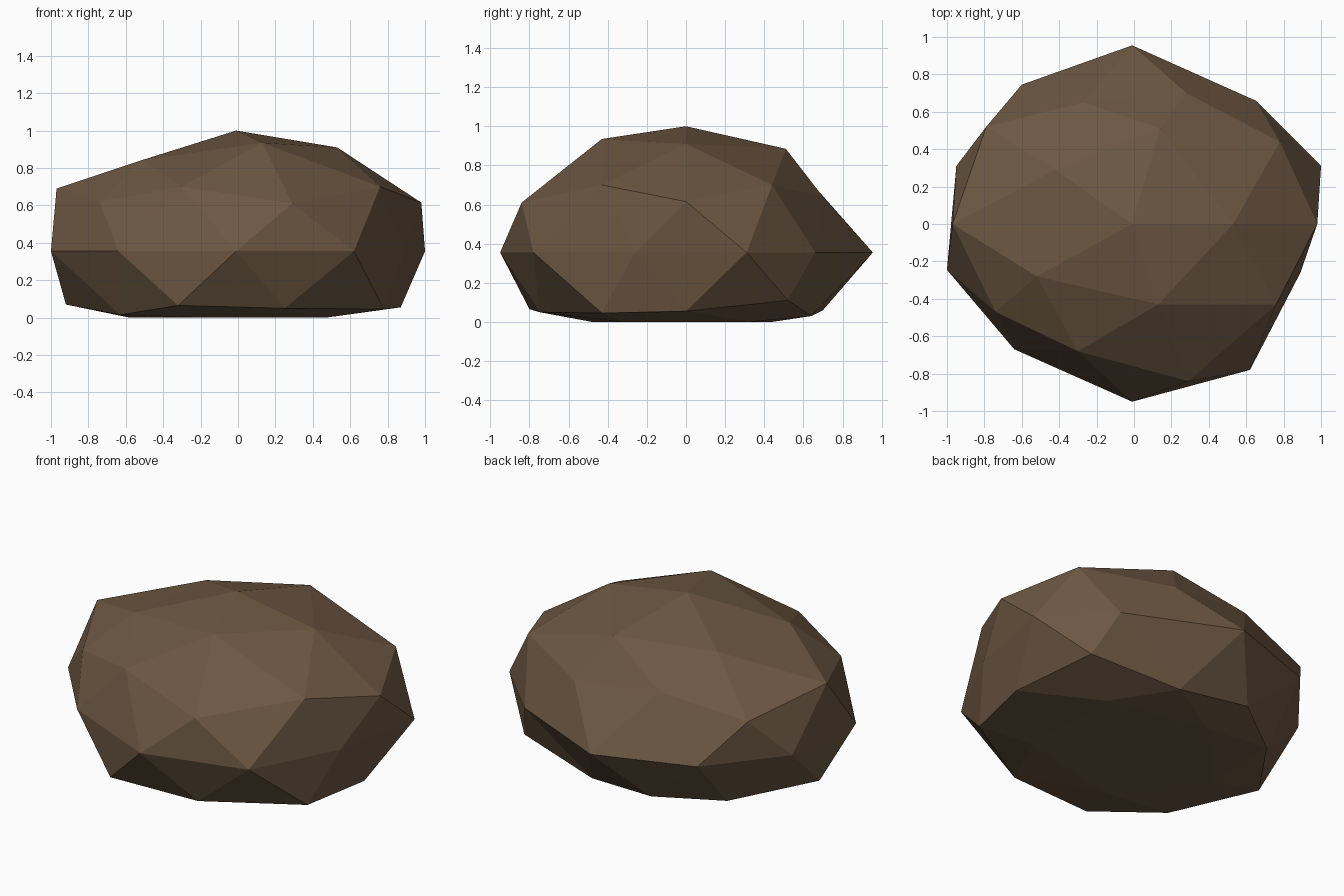
import bpy
import bmesh
import math

# Remove the default object only
default = bpy.data.objects.get("Cube")
if default:
    bpy.data.objects.remove(default, do_unlink=True)

MIDDLE = 0.355  # height of the widest ring


def flat_material(name, colour):
    material = bpy.data.materials.new(name)
    material.use_nodes = True
    material.diffuse_color = colour
    shader = next(n for n in material.node_tree.nodes if n.type == "BSDF_PRINCIPLED")
    shader.inputs["Base Color"].default_value = colour
    shader.inputs["Roughness"].default_value = 0.9
    return material


def at_height(height, points):
    """Lift flat outline points to one height."""
    return [(x, y, height) for x, y in points]


def turn(vert):
    """Angle round the vertical axis, starting just before +x."""
    return (math.atan2(vert.co.y, vert.co.x) + 0.1) % math.tau


def rings_of(mesh):
    """Group the sphere's vertices by height, top ring first, each in angle order."""
    rings = {}
    for vert in mesh.verts:
        rings.setdefault(round(vert.co.z, 2) + 0.0, []).append(vert)
    return [sorted(rings[height], key=turn) for height in sorted(rings, reverse=True)]


# Chiselled outlines of the stone, from the peak down to the flat base
peak = [(-.01, 0, 1)]
crown = [(.53, 0, .91), (.14, .51, .885), (-.42, .29, .85),
         (-.52, -.28, .84), (.13, -.43, .935)]
upper_facets = [(.78, .44, .7), (-.27, .65, .7), (-.97, 0, .69),
                (-.3, -.68, .7), (.76, -.43, .7)]
shoulder = [(.98, 0, .615), (.28, .7, .64), (-.79, .52, .6),
            (-.74, -.47, .62), (.29, -.84, .61)]
waist = at_height(MIDDLE, [(1, .31), (.65, .66), (-.01, .955), (-.6, .745), (-.95, .31),
                           (-1, -.245), (-.64, -.67), (-.01, -.95), (.62, -.78), (.89, -.26)])
foot = [(.75, .52, .11), (-.25, .7, .06), (-.92, 0, .07),
        (-.32, -.8, .065), (.78, -.43, .045)]
lower_facets = [(.87, 0, .055), (.2, .64, .03), (-.6, .45, .03),
                (-.63, -.45, .015), (.25, -.75, .05)]
base = at_height(0, [(.46, .32), (-.18, .44), (-.58, 0), (-.18, -.48), (.47, -.33)])
underside = [(0, 0, 0)]
outlines = [peak, crown, upper_facets, shoulder, waist, foot, lower_facets, base, underside]

# Shape a faceted sphere into the stone; its lower half has the two facet rings swapped
bm = bmesh.new()
bmesh.ops.create_icosphere(bm, subdivisions=2, radius=1)
rings = rings_of(bm)
for ring, outline in zip(rings, outlines):
    for vert, point in zip(ring, outline):
        vert.co = point
bmesh.ops.recalc_face_normals(bm, faces=bm.faces)

# Finish as one flat-shaded object
mesh = bpy.data.meshes.new("boulder")
bm.to_mesh(mesh)
bm.free()
for face in mesh.polygons:
    face.use_smooth = False
mesh.materials.append(flat_material("brown stone", (0.15, 0.095, 0.055, 1)))
boulder = bpy.data.objects.new("boulder", mesh)
bpy.context.collection.objects.link(boulder)
